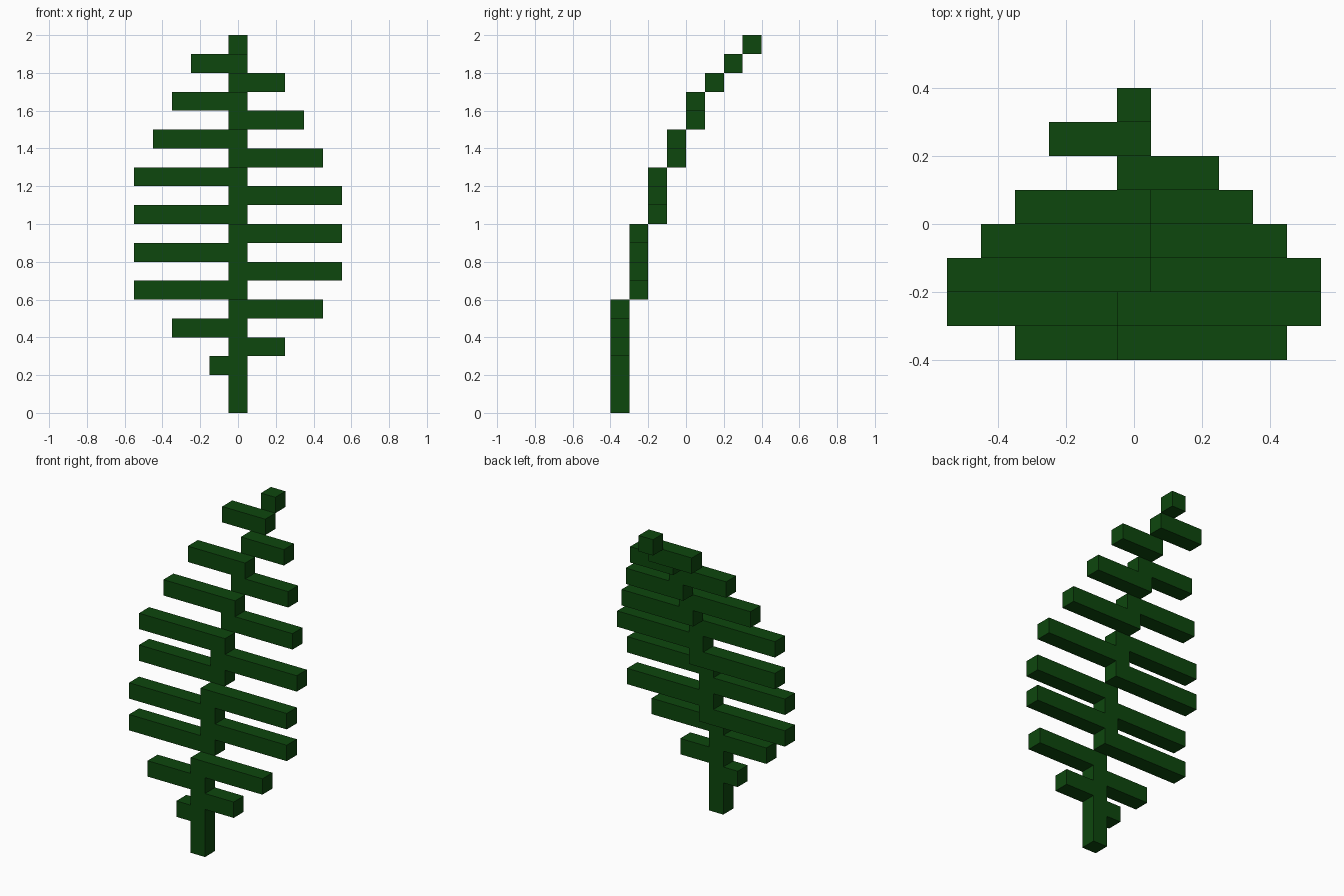
import bpy
import bmesh
from mathutils import Matrix, Vector

cube = bpy.data.objects.get("Cube")
if cube:
    bpy.data.objects.remove(cube, do_unlink=True)

UNIT = 0.1  # the whole frond sits on a grid of small cubes

leaf_green = bpy.data.materials.new("leaf green")
leaf_green.use_nodes = True
color = (0.004, 0.063, 0.004, 1)
leaf_green.diffuse_color = color
leaf_green.node_tree.nodes["Principled BSDF"].inputs["Base Color"].default_value = color


def box(name, low, high):
    """Box between two grid corners."""
    low, high = Vector(low) * UNIT, Vector(high) * UNIT
    bm = bmesh.new()
    bmesh.ops.create_cube(bm, size=1, matrix=Matrix.LocRotScale(
        (low + high) / 2, None, high - low))
    mesh = bpy.data.meshes.new(name)
    bm.to_mesh(mesh)
    bm.free()
    mesh.materials.append(leaf_green)
    obj = bpy.data.objects.new(name, mesh)
    bpy.context.collection.objects.link(obj)


# Stem: upright segments, each stepping one unit back
segment_heights = [6, 4, 3, 2, 2, 1, 1, 1]
row_depth = []
for step, height in enumerate(segment_heights):
    z, y = len(row_depth), step - 4
    box(f"stem_segment_{step + 1}", (-0.5, y, z), (0.5, y + 1, z + height))
    row_depth += [y] * height

# Leaflets: one per row, alternating right and left
leaflet_lengths = [1, 2, 3, 4] + [5] * 7 + [4, 4, 3, 3, 2, 2]
for i, length in enumerate(leaflet_lengths):
    z = i + 2
    y = row_depth[z]
    if i % 2 == 0:
        box(f"right_leaflet_{i // 2 + 1}", (-0.5 - length, y, z), (-0.5, y + 1, z + 1))
    else:
        box(f"left_leaflet_{i // 2 + 1}", (0.5, y, z), (0.5 + length, y + 1, z + 1))
